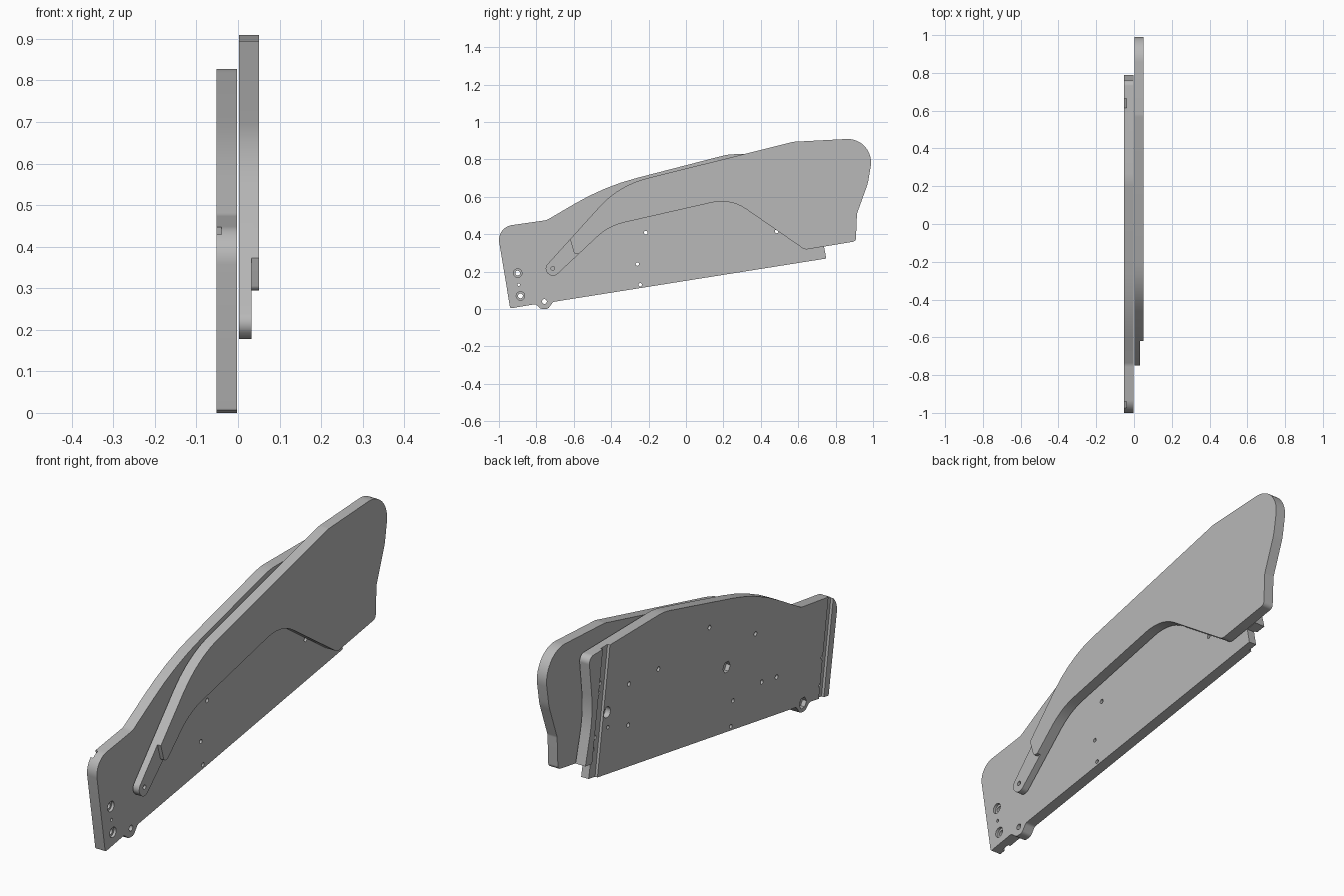
import bpy, bmesh, math
from mathutils import Vector

cube = bpy.data.objects.get("Cube")
if cube:
    bpy.data.objects.remove(cube, do_unlink=True)

grey = bpy.data.materials.new("plain grey")
grey.use_nodes = True
COLOUR = (0.48, 0.48, 0.48, 1)
grey.diffuse_color = COLOUR
grey.node_tree.nodes["Principled BSDF"].inputs["Base Color"].default_value = COLOUR


def rounded(corners):
    """Turn (y, z, radius) corners into an outline with filleted corners."""
    out = []
    for i, (y, z, r) in enumerate(corners):
        p = Vector((y, z))
        if r == 0:
            out.append(p)
            continue
        a = (Vector(corners[i - 1][:2]) - p).normalized()
        b = (Vector(corners[(i + 1) % len(corners)][:2]) - p).normalized()
        half = a.angle(b) / 2
        centre = p + (a + b).normalized() * r / math.sin(half)
        start = p + a * r / math.tan(half) - centre
        end = p + b * r / math.tan(half) - centre
        turn = start.angle_signed(end)
        steps = max(4, math.ceil(abs(turn) / math.radians(7)))
        for k in range(steps + 1):
            t = -turn * k / steps
            c, s = math.cos(t), math.sin(t)
            out.append(centre + Vector((c * start.x - s * start.y, s * start.x + c * start.y)))
    return out


def prism(name, outline, x0, x1):
    """Extrude a side outline from x0 to x1."""
    bm = bmesh.new()
    face = bm.faces.new([bm.verts.new((x0, p[0], p[1])) for p in outline])
    new = bmesh.ops.extrude_face_region(bm, geom=[face])["geom"]
    bmesh.ops.translate(bm, vec=(x1 - x0, 0, 0), verts=[v for v in new if isinstance(v, bmesh.types.BMVert)])
    bmesh.ops.recalc_face_normals(bm, faces=bm.faces)
    mesh = bpy.data.meshes.new(name)
    bm.to_mesh(mesh)
    bm.free()
    obj = bpy.data.objects.new(name, mesh)
    bpy.context.collection.objects.link(obj)
    mesh.materials.append(grey)
    return obj


def circle(y, z, r, n=20):
    return [(y + r * math.cos(math.tau * k / n), z + r * math.sin(math.tau * k / n)) for k in range(n)]


def cut(obj, outline, x0, x1):
    """Subtract an extruded outline from the part."""
    cutter = prism("cutter", outline, x0, x1)
    cutter.hide_render = True
    mod = obj.modifiers.new("cut", 'BOOLEAN')
    mod.operation, mod.solver, mod.object = 'DIFFERENCE', 'EXACT', cutter
    bpy.context.view_layer.objects.active = obj
    bpy.ops.object.modifier_apply(modifier=mod.name)
    bpy.data.objects.remove(cutter, do_unlink=True)


def finish(obj):
    bpy.ops.object.select_all(action='DESELECT')
    obj.select_set(True)
    bpy.context.view_layer.objects.active = obj
    bpy.ops.object.shade_smooth_by_angle(angle=math.radians(25))


# Base plate with the small lug on its lower edge
OUT, IN = -0.052, -0.003
plate = prism("base_plate", rounded([
    (-0.94, 0.003, 0.008), (-0.805, 0.026, 0.02), (-0.775, 0.0, 0.025), (-0.738, 0.0, 0.025),
    (-0.71, 0.038, 0.02), (0.75, 0.27, 0), (0.737, 0.337, 0), (0.79, 0.345, 0),
    (0.735, 0.56, 0.5), (0.765, 0.824, 0.03), (0.23, 0.828, 0.3), (-0.436, 0.656, 1.3),
    (-0.745, 0.475, 0.06), (-1.012, 0.437, 0.08)]), OUT, IN)

# Slanted grooves near both ends of the outer face
for y, z, width in ((-0.905, 0.0, 0.037), (0.7, 0.29, 0.05)):
    slant = Vector((-0.157, 0.988))
    low, side = Vector((y, z)) - slant * 0.1, Vector((width, 0))
    high = low + slant * 0.8
    cut(plate, [low, low + side, high + side, high], OUT - 0.01, OUT + 0.012)

# Through holes
for y, z, r in ((-0.215, 0.408, 0.01), (-0.26, 0.24, 0.009), (-0.245, 0.13, 0.009),
                (0.485, 0.415, 0.01), (-0.757, 0.04, 0.013), (-0.895, 0.13, 0.007),
                (-0.9, 0.192, 0.013), (-0.885, 0.07, 0.013)):
    cut(plate, circle(y, z, r), OUT - 0.01, IN + 0.01)

# Counterbores on the inner face
for y, z in ((-0.9, 0.192), (-0.885, 0.07)):
    cut(plate, circle(y, z, 0.023), IN - 0.012, IN + 0.01)

# Hexagonal pockets and blind holes on the outer face
for y, z in ((-0.215, 0.408), (-0.757, 0.04)):
    cut(plate, circle(y, z, 0.026, 6), OUT - 0.01, OUT + 0.02)
for y, z, r in ((0.636, 0.53, 0.024), (-0.093, 0.633, 0.01), (-0.42, 0.48, 0.01),
                (0.27, 0.585, 0.01), (0.48, 0.598, 0.01), (-0.464, 0.246, 0.01),
                (-0.57, 0.228, 0.01), (0.63, 0.46, 0.008), (0.68, 0.63, 0.01),
                (0.67, 0.67, 0.01), (0.707, 0.44, 0.01), (0.72, 0.39, 0.01)):
    cut(plate, circle(y, z, r), OUT - 0.01, OUT + 0.025)
finish(plate)

# Swinging cover: wide blade tapering into a narrow pivot arm
cover = prism("swing_cover", rounded([
    (-0.763, 0.215, 0.034), (-0.712, 0.164, 0.034), (-0.413, 0.444, 0.3), (0.238, 0.592, 0.23),
    (0.635, 0.317, 0.04), (0.908, 0.362, 0.02), (0.914, 0.51, 0.03), (0.972, 0.67, 0.2),
    (1.013, 0.917, 0.125), (0.575, 0.894, 0.08), (-0.358, 0.662, 0.5)]), 0.002, 0.05)

# Thinned pivot end of the arm, then its pivot hole
cut(cover, rounded([
    (-0.9, 0.1, 0), (-0.9, 0.45, 0), (-0.643, 0.45, 0), (-0.62, 0.373, 0),
    (-0.597, 0.295, 0.015), (-0.5, 0.295, 0), (-0.5, 0.1, 0)]), 0.033, 0.07)
cut(cover, circle(-0.712, 0.217, 0.01), -0.01, 0.06)
finish(cover)
